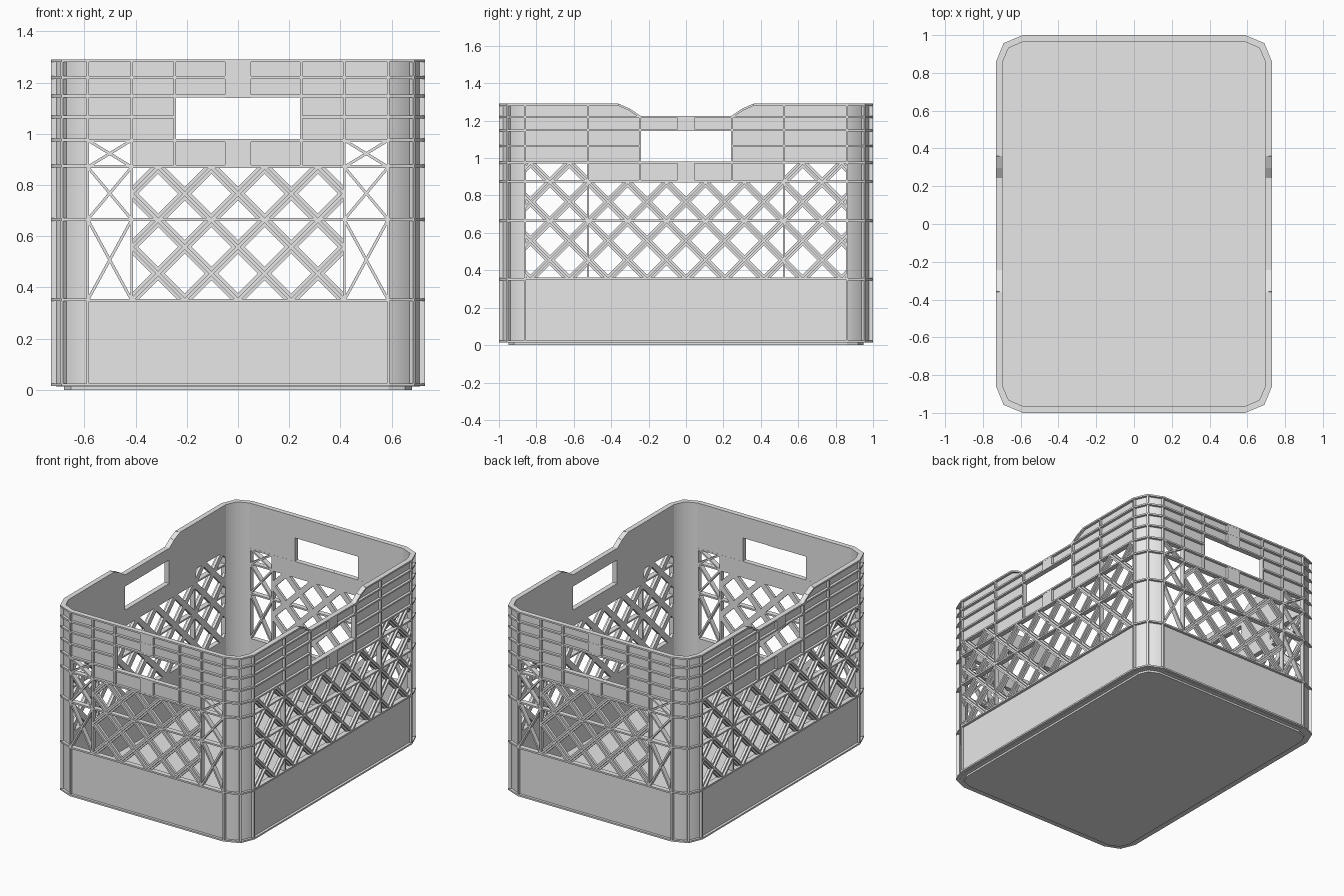
import bpy, bmesh, math
from mathutils import Vector

if "Cube" in bpy.data.objects:
    bpy.data.objects.remove(bpy.data.objects["Cube"])

HX, HY = 0.73, 1.0
RIB, IN, SKIN = 0.011, 0.035, 0.018   # rib width, inner face depth, recessed skin depth

plastic = bpy.data.materials.new("grey plastic")
plastic.diffuse_color = (0.8, 0.8, 0.8, 1)
plastic.use_nodes = True
plastic.node_tree.nodes["Principled BSDF"].inputs["Base Color"].default_value = plastic.diffuse_color


# Wall coordinates: u along the wall, z up, d = depth inward from the outer face
def front(u, z, d):
    return Vector((u, -HY + d, z))


def side(u, z, d):
    return Vector((HX - d, -u, z))


def prism(bm, wall, poly, d0, d1):
    a = [bm.verts.new(wall(u, z, d0)) for u, z in poly]
    b = [bm.verts.new(wall(u, z, d1)) for u, z in poly]
    bm.faces.new(a)
    bm.faces.new(b[::-1])
    for i in range(len(a)):
        j = (i + 1) % len(a)
        bm.faces.new((a[i], b[i], b[j], a[j]))


def rect(bm, wall, u0, u1, z0, z1, d0, d1):
    prism(bm, wall, [(u0, z0), (u1, z0), (u1, z1), (u0, z1)], d0, d1)


def bar(bm, wall, p, q, w, d0, d1):
    p, q = Vector(p), Vector(q)
    t = (q - p).normalized()
    n = Vector((-t.y, t.x)) * w / 2
    prism(bm, wall, [p + n, q + n, q - n, p - n], d0, d1)


def finish(bm, name, smooth=False):
    """One quarter of the crate, mirrored across x and y."""
    bmesh.ops.recalc_face_normals(bm, faces=bm.faces[:])
    me = bpy.data.meshes.new(name)
    bm.to_mesh(me)
    bm.free()
    me.materials.append(plastic)
    ob = bpy.data.objects.new(name, me)
    bpy.context.collection.objects.link(ob)
    m = ob.modifiers.new("mirror", 'MIRROR')
    m.use_axis = (True, True, False)
    m.merge_threshold = 0.0001
    if smooth:
        bpy.ops.object.select_all(action='DESELECT')
        ob.select_set(True)
        bpy.context.view_layer.objects.active = ob
        bpy.ops.object.shade_smooth_by_angle(angle=math.radians(50))


def panels(name, wall, rects, blocks):
    bm = bmesh.new()
    for r in rects:
        rect(bm, wall, *r, SKIN, IN)
    for r in blocks:
        rect(bm, wall, *r, 0.001, IN)
    if wall is side:   # raised ends beside the dipped rim
        prism(bm, wall, [(.245, 1.22), (.30, 1.26), (.36, 1.29), (.525, 1.29), (.525, 1.22)], SKIN, IN)
    finish(bm, name)


def ribs(name, wall, rows, columns, extra=()):
    bm = bmesh.new()
    for z, u0, u1 in rows:
        rect(bm, wall, u0, u1, z - RIB / 2, z + RIB / 2, 0, IN)
    for u, z0, z1 in columns:
        rect(bm, wall, u - RIB / 2, u + RIB / 2, z0, z1, 0, IN)
    for p, q in extra:
        bar(bm, wall, p, q, RIB, 0, IN)
    finish(bm, name)


def lattice(name, wall, regions, step=0.208):
    """45 degree strips with a narrow ridge, trimmed to each opening."""
    out = bmesh.new()
    for u0, u1, z0, z1 in regions:
        bm = bmesh.new()
        for k in range(-5, 10):
            for s in (-1, 1):
                p, q = (k * step - s * .1, .25), (k * step + s * .8, 1.15)
                bar(bm, wall, p, q, 0.037, 0.017, IN)
                bar(bm, wall, p, q, 0.013, 0.002, IN - .001)
        mid = wall((u0 + u1) / 2, (z0 + z1) / 2, 0)
        for u, z in ((u0, None), (u1, None), (None, z0), (None, z1)):
            co = wall(u if u is not None else (u0 + u1) / 2, z if z is not None else (z0 + z1) / 2, 0)
            bmesh.ops.bisect_plane(bm, geom=bm.verts[:] + bm.edges[:] + bm.faces[:], dist=1e-6,
                                   plane_co=co, plane_no=(co - mid).normalized(), clear_outer=True)
            bmesh.ops.holes_fill(bm, edges=[e for e in bm.edges if e.is_boundary], sides=0)
        tmp = bpy.data.meshes.new("tmp")
        bm.to_mesh(tmp)
        bm.free()
        out.from_mesh(tmp)
        bpy.data.meshes.remove(tmp)
    finish(out, name)


# Front and back walls
panels("end_panels", front,
       [(0, .59, .02, .35), (0, .415, .87, .975), (0, .245, 1.145, 1.29),
        (.245, .59, .98, 1.29)],
       [(0, .05, .87, .98), (0, .05, 1.14, 1.289)])
ribs("end_ribs", front,
     [(1.285, 0, .59), (1.22, 0, .59), (1.147, 0, .59), (1.065, .245, .59), (.974, 0, .59),
      (.872, 0, .59), (.665, 0, .59), (.35, 0, .59), (.02, 0, .59)],
     [(.587, .02, 1.29), (.415, .35, 1.29), (.247, .87, 1.29)])
lattice("end_lattice", front, [(0, .415, .35, .87)])

# Thin cross braces beside the front lattice
bm = bmesh.new()
for z0, z1 in ((.35, .665), (.665, .87), (.87, .975)):
    bar(bm, front, (.415, z0), (.587, z1), .011, 0.002, IN)
    bar(bm, front, (.415, z1), (.587, z0), .011, 0.002, IN)
finish(bm, "end_cross_braces")

# Long side walls with the dipped rim
panels("side_panels", side,
       [(0, .86, .02, .35), (0, .525, .875, .98), (0, .245, 1.15, 1.22),
        (.245, .525, .98, 1.22), (.525, .86, .98, 1.29)],
       [(0, .045, .875, .98), (0, .045, 1.15, 1.224)])
ribs("side_ribs", side,
     [(1.285, .36, .86), (1.22, 0, .86), (1.15, 0, .86), (1.065, .245, .86), (.976, 0, .86),
      (.876, 0, .86), (.665, 0, .86), (.355, 0, .86), (.02, 0, .86)],
     [(.86, .02, 1.29), (.525, .35, 1.29), (.247, .875, 1.225)],
     [((.245, 1.22), (.30, 1.258)), ((.30, 1.258), (.36, 1.285))])
lattice("side_lattice", side, [(0, .525, .355, .875), (.525, .86, .355, .98)])


# Corners: two facets, as in the plan outline
def corner_line(d):
    return [(.587, -HY + d), (.69 - .75 * d, -.958 + .75 * d), (HX - d, -.86)]


def plan(u, z, d):   # prism along z for plan outlines
    return Vector((u, z, d))


bm = bmesh.new()
prism(bm, plan, corner_line(SKIN) + corner_line(IN)[::-1], .02, 1.29)
finish(bm, "corner_skin", smooth=True)

bm = bmesh.new()
for z in (1.285, 1.22, 1.147, 1.065, .975, .874, .665, .352, .02):
    prism(bm, plan, corner_line(0) + corner_line(IN)[::-1], z - RIB / 2, z + RIB / 2)
bar(bm, plan, (.688, -.956), (.668, -.936), .014, .02, 1.29)
finish(bm, "corner_ribs")

# Floor with a slightly inset foot
bm = bmesh.new()
for d, z0, z1 in ((.05, 0, .02), (.02, .013, .024)):
    prism(bm, plan, [(0, 0), (0, -HY + d)] + corner_line(d) + [(HX - d, 0)], z0, z1)
finish(bm, "floor")
